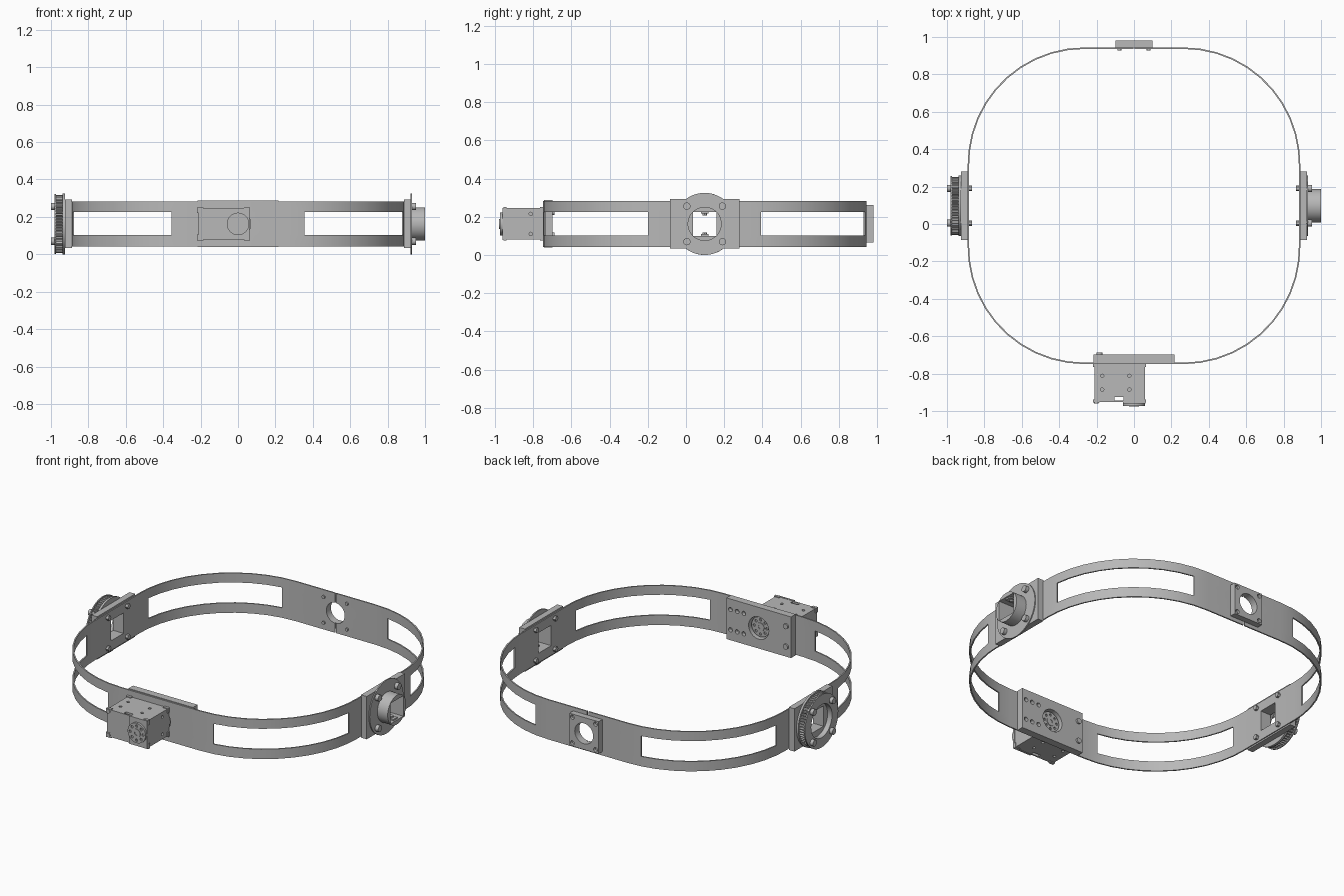
import bpy, bmesh
from math import sin, cos, pi, radians
from mathutils import Matrix, Vector

cube = bpy.data.objects.get("Cube")
if cube:
    bpy.data.objects.remove(cube, do_unlink=True)

grey = bpy.data.materials.new("plain grey")
grey.use_nodes = True
colour = (0.48, 0.48, 0.48, 1)
grey.diffuse_color = colour
grey.node_tree.nodes["Principled BSDF"].inputs["Base Color"].default_value = colour

CY, CZ = 0.0975, 0.1625      # middle of the band
HX, HY = 0.885, 0.8425       # half sizes of the band
BOTTOM, TOP = 0.042, 0.283
ROT = {"x": Matrix.Rotation(pi / 2, 4, "Y"), "y": Matrix.Rotation(pi / 2, 4, "X"), "z": Matrix()}
parts = []


def finish(name, bm):
    bmesh.ops.recalc_face_normals(bm, faces=bm.faces)
    mesh = bpy.data.meshes.new(name)
    bm.to_mesh(mesh)
    bm.free()
    mesh.materials.append(grey)
    obj = bpy.data.objects.new(name, mesh)
    bpy.context.collection.objects.link(obj)
    parts.append(obj)
    return obj


def box(name, x, y, z):
    """Box between the given pairs of limits."""
    bm = bmesh.new()
    size = [b - a for a, b in (x, y, z)]
    mid = [(a + b) / 2 for a, b in (x, y, z)]
    bmesh.ops.create_cube(bm, size=1, matrix=Matrix.Translation(mid) @ Matrix.Diagonal((*size, 1)))
    return finish(name, bm)


def rod(name, axis, span, centre, r, sides=32):
    """Cylinder along an axis; centre gives the other two coordinates."""
    bm = bmesh.new()
    loc = list(centre)
    loc.insert("xyz".index(axis), sum(span) / 2)
    bmesh.ops.create_cone(bm, cap_ends=True, segments=sides, radius1=r, radius2=r,
                          depth=abs(span[1] - span[0]), matrix=Matrix.Translation(loc) @ ROT[axis])
    return finish(name, bm)


def apply(obj, mod):
    bpy.context.view_layer.objects.active = obj
    bpy.ops.object.modifier_apply(modifier=mod.name)


def cut(obj, *cutters):
    """Subtract the cutters, then discard them."""
    for c in cutters:
        mod = obj.modifiers.new("cut", "BOOLEAN")
        mod.operation, mod.solver, mod.object = "DIFFERENCE", "EXACT", c
        apply(obj, mod)
        parts.remove(c)
        bpy.data.objects.remove(c, do_unlink=True)


def bore(x):
    return box("bore", x, (CY - 0.061, CY + 0.061), (CZ - 0.062, CZ + 0.062))


# Band: one open strip, split at the middle of the back, with four windows
R = 0.62
angles = [0] + [8.3 + 75 * i / 9 for i in range(10)] + [90]
quarter = [(HX - R + R * sin(radians(a)), HY - R + R * cos(radians(a)), 0 < a < 83)
           for a in angles]
half = [(0.004, HY, False)] + quarter
half += [(x, -y, 0 < i <= 10 and i > 1) for i, (x, y, w) in reversed(list(enumerate(quarter)))]
half += [(0, -HY, False)]
path = half + [(-x, y, False) for x, y, w in reversed(half[:-1])]
bm = bmesh.new()
columns = [[bm.verts.new((x, y + CY, z)) for z in (BOTTOM, 0.102, 0.226, TOP)] for x, y, w in path]
for i, (a, b) in enumerate(zip(columns, columns[1:])):
    k = min(i, len(columns) - 2 - i)      # mirror the window flags
    for j in range(3):
        if not (j == 1 and half[k][2]):
            bm.faces.new((a[j], b[j], b[j + 1], a[j + 1]))
for v in [v for v in bm.verts if not v.link_faces]:
    bm.verts.remove(v)
band = finish("band", bm)
solid = band.modifiers.new("thickness", "SOLIDIFY")
solid.thickness, solid.offset, solid.use_even_offset = 0.008, 0, True
apply(band, solid)
cut(band, bore((-1, 1)), rod("hole", "y", (0.8, 1), (0, CZ), 0.062),
    rod("hole", "y", (-0.8, -0.7), (0, CZ), 0.07))

# Side plates with their four bolts
for s, side in ((1, "left"), (-1, "right")):
    plate = box(side + "_side_plate", sorted((s * 0.887, s * 0.925)), (-0.085, 0.28), (0.033, 0.293))
    cut(plate, bore((-1.1, 1.1)))
    outer = 0.952 if s > 0 else 1.0
    for dy in (-0.093, 0.093):
        for dz in (-0.093, 0.093):
            at = (CY + dy, CZ + dz)
            rod(side + "_bolt_head", "x", sorted((s * 0.92, s * outer)), at, 0.019, 16)
            rod(side + "_bolt_nut", "x", sorted((s * 0.865, s * 0.89)), at, 0.015, 6)

# Left side: thin flange with a round socket tube and set screws
flange = rod("socket_flange", "x", (0.923, 0.931), (CY, CZ), 0.1625, 48)
tube = rod("socket_tube", "x", (0.93, 1.0), (CY, CZ), 0.089, 48)
for part in (flange, tube):
    cut(part, bore((0.85, 1.1)))
for lo in (CZ - 0.088, CZ + 0.045):
    rod("set_screw", "z", (lo, lo + 0.043), (0.962, CY), 0.012, 12)
box("socket_clip_lower", (0.93, 0.99), (CY - 0.02, CY + 0.02), (CZ - 0.063, CZ - 0.054))
box("socket_clip_upper", (0.93, 0.99), (CY - 0.02, CY + 0.02), (CZ + 0.054, CZ + 0.063))

# Right side: toothed pulley between two rims
TEETH = 60
bm = bmesh.new()
ring = []
for i in range(TEETH * 4):
    r = 0.155 if i % 4 < 2 else 0.146
    a = 2 * pi * i / (TEETH * 4)
    ring.append(bm.verts.new((-0.975, CY + r * cos(a), CZ + r * sin(a))))
face = bm.faces.new(ring)
new = bmesh.ops.extrude_face_region(bm, geom=[face])["geom"]
bmesh.ops.translate(bm, vec=Vector((0.045, 0, 0)),
                    verts=[v for v in new if isinstance(v, bmesh.types.BMVert)])
pulley = finish("pulley_teeth", bm)
outer_rim = rod("pulley_outer_rim", "x", (-0.98, -0.973), (CY, CZ), 0.16, 64)
inner_rim = rod("pulley_inner_rim", "x", (-0.937, -0.924), (CY, CZ), 0.1625, 64)
for part in (pulley, outer_rim, inner_rim):
    cut(part, bore((-1.1, -0.9)))
    if part != inner_rim:
        cut(part, rod("recess", "x", (-1.1, -0.95), (CY, CZ), 0.1, 48))

# Back plate with a round opening
back = box("back_plate", (-0.098, 0.098), (0.943, 0.98), (CZ - 0.098, CZ + 0.098))
cut(back, rod("hole", "y", (0.9, 1.1), (0, CZ), 0.062))
for x in (-0.078, 0.078):
    for z in (CZ - 0.078, CZ + 0.078):
        cut(back, rod("hole", "y", (0.96, 1.1), (x, z), 0.013, 16))
        rod("back_plate_bolt", "y", (0.928, 0.967), (x, z), 0.01, 12)

# Front mounting plate, inside the band
mount = box("front_mount_plate", (-0.217, 0.217), (-0.742, -0.698), (0.038, 0.288))
cut(mount, rod("hole", "y", (-0.8, -0.6), (0, CZ), 0.068))
for z in (CZ - 0.062, CZ + 0.062):
    for x in (0.1, 0.145, 0.19):
        cut(mount, rod("hole", "y", (-0.72, -0.6), (x, z), 0.013, 16))
    rod("mount_bolt", "y", (-0.7, -0.688), (-0.185, z), 0.016, 16)

# Motor housing with a cable notch and small screw holes
motor = box("motor_body", (-0.212, 0.06), (-0.953, -0.745), (0.08, 0.245))
cut(motor, box("notch", (-0.105, -0.055), (-0.945, -0.925), (0, 0.4)))
for x in (-0.17, -0.025):
    for y in (-0.885, -0.812):
        cut(motor, rod("hole", "z", (0.235, 0.3), (x, y), 0.009, 12),
            rod("hole", "z", (0, 0.09), (x, y), 0.009, 12))
for z in (0.11, 0.215):
    cut(motor, rod("hole", "x", (0.05, 0.1), (-0.812, z), 0.009, 12))
for x in ((-0.218, -0.185), (0.032, 0.065)):
    for z in ((0.075, 0.105), (0.22, 0.25)):
        for y in ((-0.955, -0.938), (-0.765, -0.745)):
            box("motor_corner", x, y, z)
        rod("motor_screw", "y", (-0.96, -0.95), (sum(x) / 2, sum(z) / 2), 0.012, 12)
face_block = box("motor_face", (-0.06, 0.062), (-0.961, -0.95), (0.078, 0.247))

# Round output horns: front one on the motor, rear one in the mount plate
for label, near, far in (("front", -0.974, -0.955), ("rear", -0.75, -0.715)):
    horn = rod(label + "_horn", "y", (near, far), (0, CZ), 0.06, 40)
    tip = near if label == "front" else far
    for i in range(8):
        a = pi * i / 4
        cut(horn, rod("hole", "y", (tip - 0.008, tip + 0.008),
                      (0.043 * cos(a), CZ + 0.043 * sin(a)), 0.008, 10))
    hub = rod(label + "_hub", "y", (tip - 0.003, tip + 0.003), (0, CZ), 0.026, 24)
    cut(hub, rod("hole", "y", (tip - 0.01, tip + 0.01), (0, CZ), 0.012, 16))

# Smooth the round faces, keep edges sharp
bpy.ops.object.select_all(action="DESELECT")
for obj in parts:
    obj.select_set(True)
bpy.context.view_layer.objects.active = band
bpy.ops.object.shade_smooth_by_angle(angle=radians(30))
